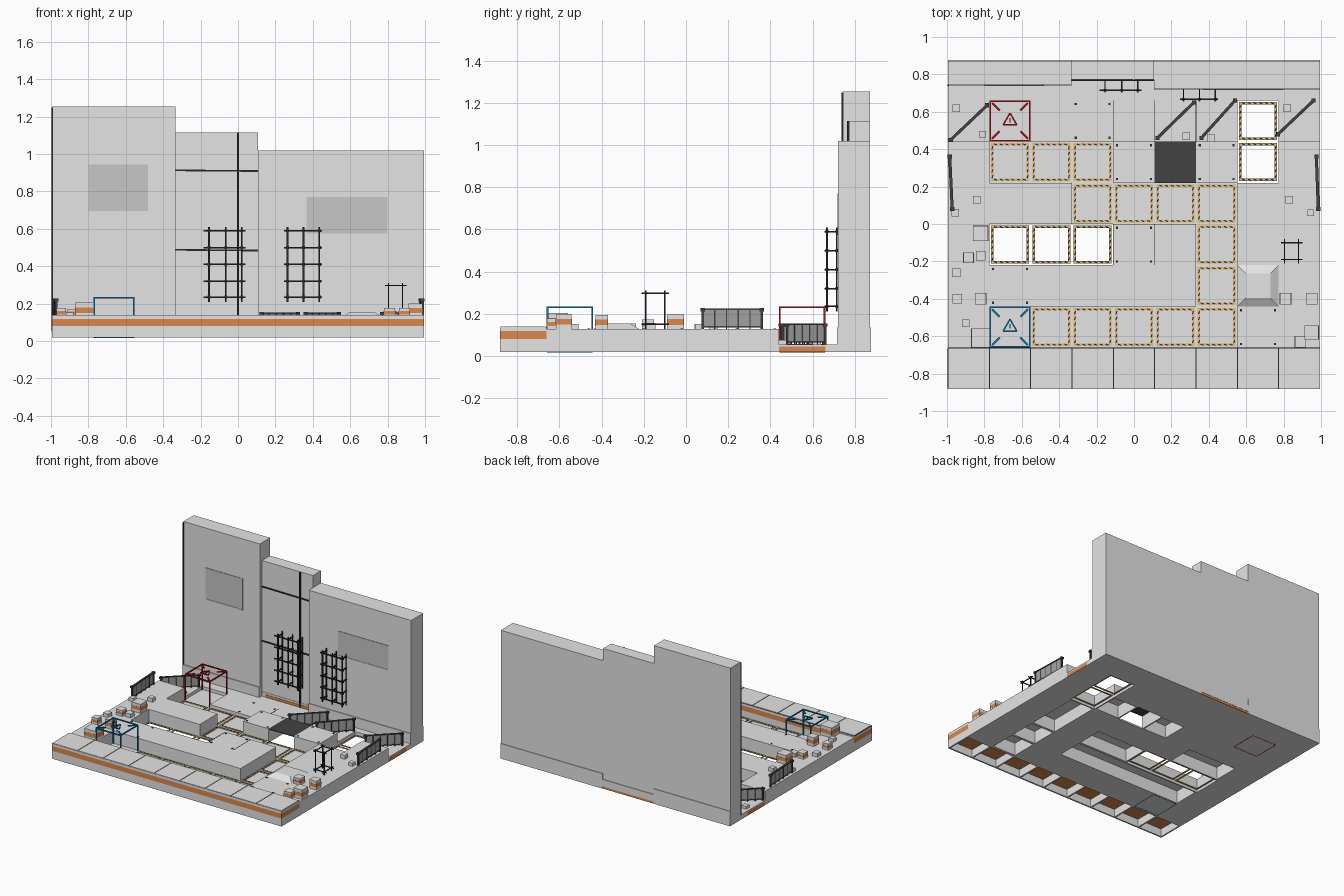
import bpy, bmesh, math
from mathutils import Vector, Matrix

if "Cube" in bpy.data.objects:
    bpy.data.objects.remove(bpy.data.objects["Cube"])


def material(name, r, g, b):
    m = bpy.data.materials.new(name)
    m.use_nodes = True
    m.diffuse_color = (r, g, b, 1)
    m.node_tree.nodes["Principled BSDF"].inputs["Base Color"].default_value = (r, g, b, 1)
    return m


CONCRETE = material("concrete grey", .78, .78, .78)
ORANGE = material("rust orange", .7, .25, .075)
PANEL = material("panel grey", .57, .57, .57)
MESH = material("fence grey", .36, .36, .36)
STEEL = material("dark steel", .022, .022, .022)
HATCH = material("hatch charcoal", .055, .055, .055)
YELLOW = material("hazard yellow", .8, .53, .2)
RED = material("signal red", .5, .004, .01)
BLUE = material("signal blue", .004, .2, .46)

FLOOR, DECK, LOW, BASE = .03, .127, .055, .018


def gx(i):
    return (i - 4.5) * .221


def gy(j):
    return (j - 4) * .2205


class Part:
    """Collects boxes and bars into one object."""
    def __init__(self, name, *mats):
        self.name, self.mats, self.bm = name, mats, bmesh.new()

    def cube(self, matrix, mat):
        verts = bmesh.ops.create_cube(self.bm, size=1, matrix=matrix)["verts"]
        for f in {f for v in verts for f in v.link_faces}:
            f.material_index = mat

    def box(self, x0, y0, z0, x1, y1, z1, mat=0):
        mid = Vector((x0 + x1, y0 + y1, z0 + z1)) / 2
        self.cube(Matrix.Translation(mid) @ Matrix.Diagonal((x1 - x0, y1 - y0, z1 - z0, 1)), mat)

    def bar(self, p, q, w=.008, mat=0, h=None):
        p, q = Vector(p), Vector(q)
        d = q - p
        rot = d.to_track_quat('Y', 'Z').to_matrix().to_4x4()
        self.cube(Matrix.Translation((p + q) / 2) @ rot @ Matrix.Diagonal((w, d.length, h or w, 1)), mat)

    def shell(self, x0, y0, x1, y1, z0, z1, t=.01):
        self.box(x0, y0, z1 - t, x1, y1, z1)
        self.box(x0, y0, z0, x1, y0 + t, z1 - t)
        self.box(x0, y1 - t, z0, x1, y1, z1 - t)
        self.box(x0, y0 + t, z0, x0 + t, y1 - t, z1 - t)
        self.box(x1 - t, y0 + t, z0, x1, y1 - t, z1 - t)

    def done(self):
        me = bpy.data.meshes.new(self.name)
        self.bm.to_mesh(me)
        self.bm.free()
        for m in self.mats:
            me.materials.append(m)
        ob = bpy.data.objects.new(self.name, me)
        bpy.context.collection.objects.link(ob)


# Front row: tiled cap, orange band, hollow cells below
row = Part("front_row", CONCRETE, ORANGE, STEEL)
F0, F1 = gy(0), gy(1)
row.box(gx(0), F0, .08, gx(9), F1, .118, 1)
row.box(gx(0), F0, .118, gx(9), F1, .136)
for y in (F0, F1 - .012):
    row.box(gx(0), y, BASE, gx(9), y + .012, .08)
for i in range(10):
    x = min(max(gx(i), gx(0) + .006), gx(9) - .006)
    row.box(x - .006, F0 + .012, BASE, x + .006, F1 - .012, .08)
for i in range(9):
    row.box(gx(i) + .003, F0 + .002, .136, gx(i + 1) - .003, F1 - .004, .14)
    row.box(gx(i) - .003, F0 + .002, .136, gx(i) + .003, F1 - .004, .1365, 2)
row.box(gx(0), F1 - .004, .136, gx(9), F1, .1365, 2)
row.done()

# Side decks and the low rear strip
deck = Part("side_decks", CONCRETE, ORANGE)
for i, side in ((0, -1), (8, 1)):
    deck.box(gx(i), gy(1), BASE, gx(i + 1), gy(6), DECK)
    deck.box(gx(i), gy(6), BASE, gx(i + 1), gy(7), LOW)
    e = side * gx(9)
    deck.box(e - .0008, gy(6), BASE, e + .0008, gy(7), .045, 1)
deck.box(gx(0), gy(7), BASE, gx(9), .775, LOW)
deck.box(gx(2), gy(6), BASE, gx(7), gy(7), LOW)
deck.done()

# Raised hollow blocks between the lanes, given as grid rectangles
blocks = Part("raised_blocks", CONCRETE, STEEL)
for a, b, c, d in ((1, 2, 6, 3), (4, 3, 6, 4), (1, 4, 3, 5), (4, 5, 5, 6),
                   (6, 5, 7, 6), (7, 3, 8, 5), (7, 1, 8, 2), (7, 2, 8, 3)):
    blocks.shell(gx(a), gy(b), gx(c), gy(d), BASE, DECK)
for i, j, z in ((4, 5, DECK), (6, 5, DECK), (7, 1, DECK), (4, 3, DECK), (1, 2, DECK), (3, 6, LOW)):
    for x in (gx(i) + .02, gx(i + 1) - .02):
        for y in (gy(j) + .02, gy(j + 1) - .02):
            blocks.box(x - .006, y - .006, z, x + .006, y + .006, z + .003, 1)
for i in (4, 5):
    blocks.box(gx(i) - .002, gy(3), DECK, gx(i) + .002, gy(4), DECK + .001, 1)
for i in (4, 5, 6):
    blocks.box(gx(i) - .002, gy(6), LOW, gx(i) + .002, gy(7), LOW + .001, 1)
blocks.done()

hatch = Part("dark_hatch", HATCH)
hatch.box(gx(5), gy(5), DECK - .006, gx(6), gy(6), DECK)
hatch.done()

# Bevelled mound on one deck tile
mound = Part("mound", CONCRETE)
mound.box(gx(7), gy(2), DECK, gx(8), gy(3), .155)
for v in mound.bm.verts:
    if v.co.z > .14:
        v.co.x += math.copysign(.045, gx(7.5) - v.co.x)
        v.co.y += math.copysign(.045, gy(2.5) - v.co.y)
mound.done()

# Lane floor, with hazard frames over floors and open pits
lane = [(i, 1) for i in range(2, 7)] + [(6, 2), (6, 3)] + [(i, 4) for i in range(3, 7)] + [(i, 5) for i in (1, 2, 3)]
pits = [(1, 3), (2, 3), (3, 3), (7, 5), (7, 6)]
floor = Part("lane_floor", CONCRETE)
for i, j in lane + [(1, 1), (1, 6)]:
    floor.box(gx(i), gy(j), BASE, gx(i + 1), gy(j + 1), FLOOR)
floor.done()
hazard = Part("hazard_frames", YELLOW, STEEL)
for i, j in lane + pits:
    cx, cy, r, z = gx(i + .5), gy(j + .5), .095, FLOOR + .003
    for k in range(4):
        u = Vector((math.cos(k * math.pi / 2), math.sin(k * math.pi / 2), 0))
        v = Vector((-u.y, u.x, 0))
        mid = Vector((cx, cy, z)) + u * r
        hazard.bar(mid - v * (r + .0065), mid + v * (r - .0065), .013, 0, .004)
        for s in range(6):
            c = mid + v * (s - 2.5) * .031 + Vector((0, 0, .002))
            hazard.bar(c - v * .008 - u * .004, c + v * .008 + u * .002, .006, 1, .0015)
hazard.done()


# Gate cages with a warning sign on top
def gate(name, mat, i, j):
    g = Part(name, mat)
    c, r, top = Vector((gx(i + .5), gy(j + .5), 0)), .106, .231
    corners = [c + Vector((sx * r, sy * r, 0)) for sx, sy in ((-1, -1), (1, -1), (1, 1), (-1, 1))]
    up = Vector((0, 0, top))
    down = Vector((0, 0, BASE + .0015))
    for a, b in zip(corners, corners[1:] + corners[:1]):
        g.bar(a + up, b + up)
        g.bar(a + down, b + down, .006, 0, .004)
        g.bar(a + down, a + up)
        g.bar(a.lerp(c, .1) + up, a.lerp(c, .48) + up, .011, 0, .006)
    tri = [c + up + Vector((math.cos(t), math.sin(t), 0)) * .042
           for t in (math.radians(90 + 120 * k) for k in range(3))]
    for k in range(3):
        g.bar(tri[k], tri[k - 1], .008)
    g.bar(c + up + Vector((0, -.008, 0)), c + up + Vector((0, .016, 0)), .006)
    g.done()


gate("blue_gate", BLUE, 1, 1)
gate("red_gate", RED, 1, 6)

# Rear wall in three sections with plinths and framed panels
wall = Part("rear_wall", CONCRETE, PANEL, ORANGE)
for x0, x1, y, top in ((-.995, -.333, .745, 1.255), (-.333, .108, .773, 1.115), (.108, .995, .722, 1.02)):
    wall.box(x0, y, BASE, x1, .872, top)
for x0, x1, y, z0, z1 in ((-.995, -.333, .738, BASE, .135), (-.333, .108, .77, .035, .09), (.108, .995, .716, BASE, .135)):
    wall.box(x0, y, z0, x1, .877, z1)
wall.box(-.333, .868, BASE, .108, .875, .035, 2)
wall.box(-.3, .767, LOW, .075, .771, LOW + .02, 2)
for x0, x1, z0, z1, y in ((-.8, -.48, .695, .945, .745), (.365, .8, .575, .77, .722)):
    wall.box(x0, y - .002, z0, x1, y + .002, z1, 1)
    for z in (z0 + .004, z1 - .004):
        wall.bar((x0, y, z), (x1, y, z), .008, 1)
    for x in (x0 + .004, x1 - .004):
        wall.bar((x, y, z0), (x, y, z1), .008, 1)
wall.done()

# Pipes and cables on the wall
pipes = Part("wall_pipes", STEEL)
for z in (.485, .91):
    pipes.bar((-.333, .77, z + .003), (.108, .77, z - .001), .009)
pipes.bar((0, .768, LOW), (0, .768, 1.115), .009)
pipes.bar((-.993, .742, LOW), (-.993, .742, 1.25), .007)
pipes.done()

# Scaffold grids fixed to the wall, with clamps at the joints
scaffold = Part("wall_scaffolds", STEEL)
for x0, x1, y0, y1, posts in ((-.185, .04, .715, .773, (-.155, -.065, .02)), (.245, .45, .668, .722, (.265, .35, .435))):
    for x in posts:
        scaffold.bar((x, y0, .21), (x, y0, .61), .009)
        scaffold.bar((x, y1 - .006, .21), (x, y1 - .006, .61), .007)
    for z in (.235, .32, .41, .5, .59):
        scaffold.bar((x0, y0, z), (x1, y0, z), .008)
        for x in posts:
            scaffold.bar((x, y0 - .012, z), (x, y1, z), .007)
            scaffold.bar((x, y0 - .007, z), (x, y0 + .007, z), .015)
scaffold.done()

# Free-standing scaffold on the right deck
frame = Part("small_scaffold", STEEL)
for a in (-.19, -.1):
    for x in (.805, .88):
        frame.bar((x, a, DECK), (x, a, .31), .007)
    for z in (.15, .298):
        frame.bar((.785, a, z), (.9, a, z), .006)
for x in (.805, .88):
    for z in (.15, .298):
        frame.bar((x, -.21, z), (x, -.08, z), .006)
frame.done()

# Railings with mesh infill
rail = Part("railings", HATCH, MESH)
for ax, ay, bx, by, z in ((.125, .46, .32, .65, LOW), (.36, .46, .54, .66, LOW), (.77, .48, .96, .66, LOW),
                          (-.98, .45, -.785, .635, LOW), (-.985, .36, -.972, .08, DECK), (.975, .36, .985, .08, DECK)):
    a, b = Vector((ax, ay, z)), Vector((bx, by, z))
    up = Vector((0, 0, 1))
    rail.bar(a + up * .095, b + up * .095, .016, 0, .006)
    rail.bar(a + up * .012, b + up * .012, .007)
    rail.bar(a + up * .053, b + up * .053, .004, 1, .078)
    for k in range(6):
        p = a.lerp(b, k / 5)
        rail.bar(p, p + up * .095, .012 if k in (0, 5) else .006)
    for p in (a, b):
        rail.bar(p + up * .085, p + up * .1, .022)
rail.done()

# Crates with an orange band: x, y, width, height
crates = Part("crates", CONCRETE, ORANGE)
for x, y, w, h in ((-.82, -.61, .1, .078), (-.82, -.05, .08, .07), (-.885, -.18, .055, .045), (-.82, -.17, .05, .03),
                   (-.95, -.26, .045, .028), (-.945, -.4, .05, .05), (-.82, -.4, .06, .068), (-.9, -.53, .04, .025),
                   (.81, -.4, .06, .05), (.95, -.4, .06, .068), (.95, -.58, .075, .073), (.89, -.63, .06, .05),
                   (-.955, .06, .04, .025), (-.84, .13, .04, .03), (.83, .13, .04, .03), (.945, .06, .035, .025),
                   (-.95, .62, .04, .02), (-.81, .48, .035, .02), (.28, .47, .04, .02), (.41, .46, .04, .02),
                   (.82, .62, .04, .02)):
    z, r = (LOW if y > .44 else DECK), w / 2
    crates.box(x - r, y - r, z, x + r, y + r, z + h)
    if h > .04:
        s = r + .0008
        crates.box(x - s, y - s, z + h * .3, x + s, y + s, z + h * .68, 1)
crates.done()
